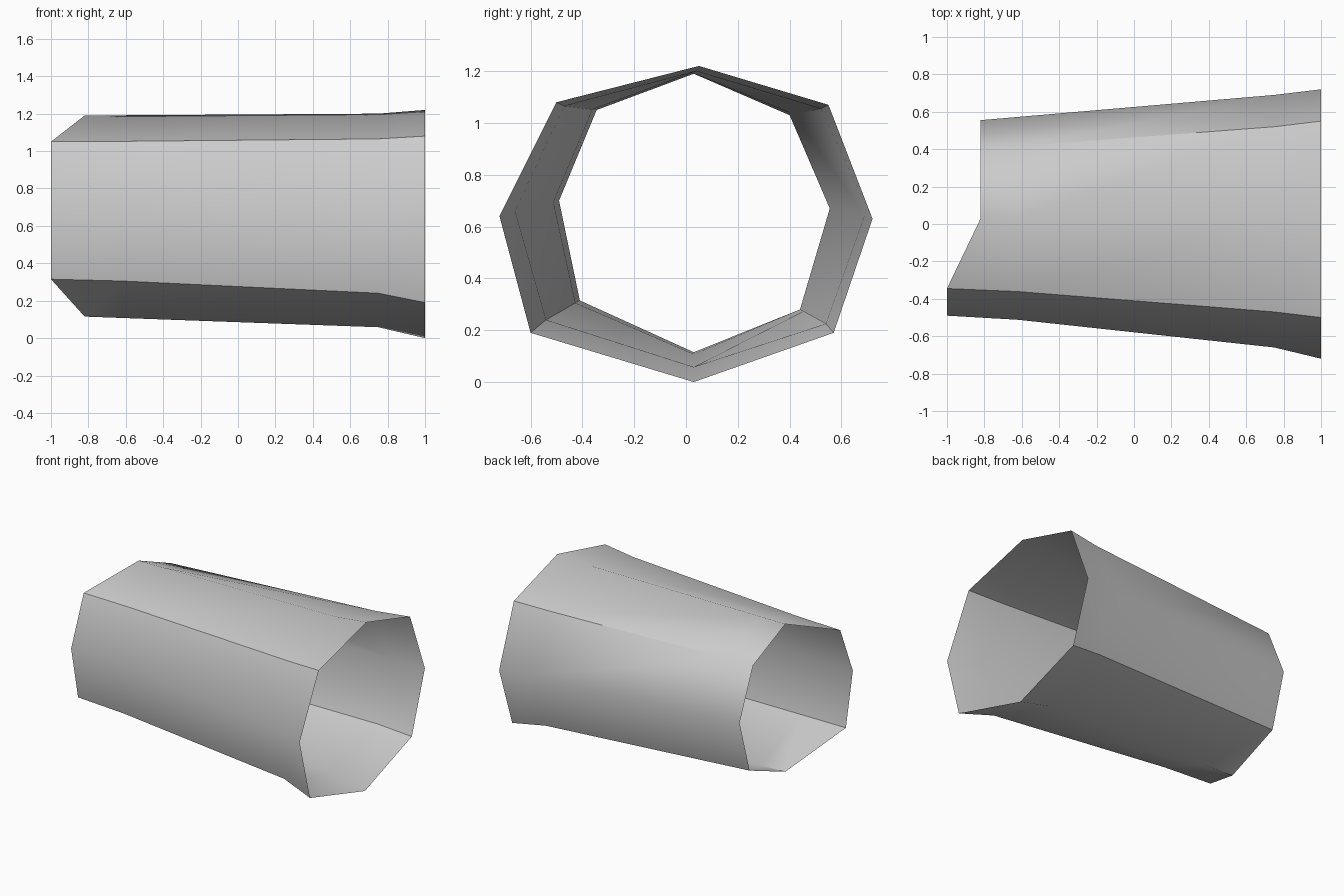
import bpy
import bmesh
import math
from mathutils import Vector

default_cube = bpy.data.objects.get("Cube")
if default_cube:
    bpy.data.objects.remove(default_cube, do_unlink=True)


def make_material(name, colour):
    material = bpy.data.materials.new(name)
    material.use_nodes = True
    material.diffuse_color = colour
    material.node_tree.nodes["Principled BSDF"].inputs["Base Color"].default_value = colour
    return material


# Octagonal outlines as (y, z), starting at the ridge and going round the back
narrow_profile = [(.03, 1.19), (.40, 1.03), (.555, .67), (.44, .28),
                  (.03, .115), (-.41, .315), (-.49, .70), (-.345, 1.05)]
collar_profile = [(.04, 1.20), (.52, 1.055), (.69, .645), (.54, .225),
                  (.03, .058), (-.54, .24), (-.66, .66), (-.47, 1.065)]
mouth_profile = [(.05, 1.22), (.55, 1.07), (.72, .63), (.57, .19),
                 (.03, 0), (-.6, .19), (-.72, .64), (-.5, 1.08)]


def place(profile, x):
    return [Vector((x, y, z)) for y, z in profile]


# The three front corners of the narrow end reach further out
narrow_end = place(narrow_profile, -.82)
for corner in narrow_end[-3:]:
    corner.x = -1

collar = place(collar_profile, .75)
mouth = place(mouth_profile, 1)

# Extra ring close to the narrow end
neck = [a.lerp(b, .13) for a, b in zip(narrow_end, collar)]
for corner in neck:
    corner.x = -.62

# Skin the rings into an open tube
bm = bmesh.new()
rings = [[bm.verts.new(point) for point in ring]
         for ring in (narrow_end, neck, collar, mouth)]
for first, second in zip(rings, rings[1:]):
    count = len(first)
    for i in range(count):
        j = (i + 1) % count
        bm.faces.new((first[i], first[j], second[j], second[i]))
bmesh.ops.recalc_face_normals(bm, faces=bm.faces[:])

mesh = bpy.data.meshes.new("tube_shell")
bm.to_mesh(mesh)
bm.free()
tube = bpy.data.objects.new("tube_shell", mesh)
bpy.context.collection.objects.link(tube)
mesh.materials.append(make_material("plain grey", (.6, .6, .6, 1)))

# Soften shallow corners and keep the four steep ones crisp
bpy.ops.object.select_all(action="DESELECT")
tube.select_set(True)
bpy.context.view_layer.objects.active = tube
bpy.ops.object.shade_smooth_by_angle(angle=math.radians(45))
